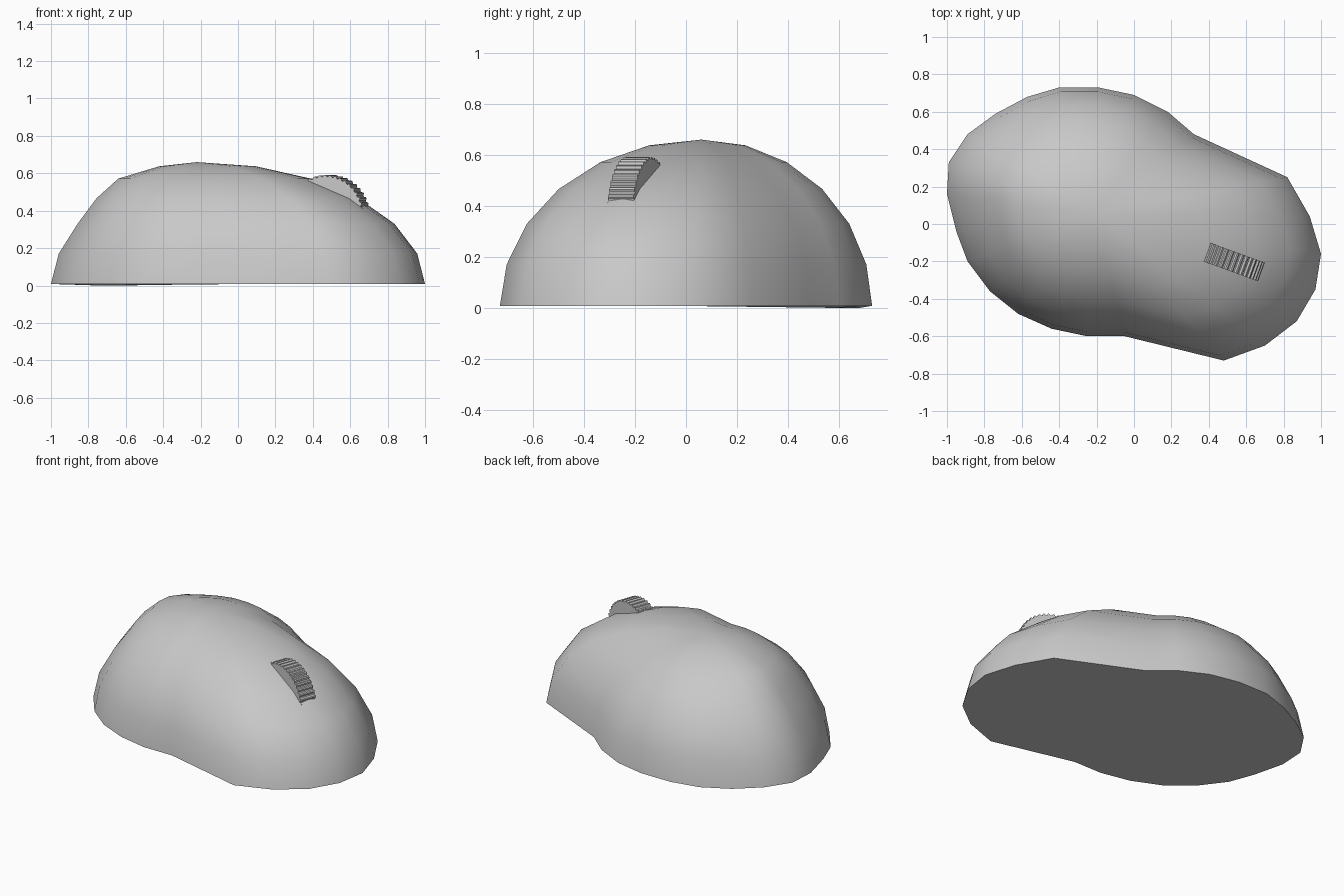
import bpy
import bmesh
from math import sin, cos, pi, radians
from mathutils import Matrix, Vector

default_cube = bpy.data.objects.get("Cube")
if default_cube:
    bpy.data.objects.remove(default_cube)


def make_material(name, value):
    material = bpy.data.materials.new(name)
    material.use_nodes = True
    colour = (value, value, value, 1)
    material.diffuse_color = colour
    material.node_tree.nodes["Principled BSDF"].inputs["Base Color"].default_value = colour
    return material


def add_object(name, bm, material):
    bmesh.ops.recalc_face_normals(bm, faces=bm.faces)
    mesh = bpy.data.meshes.new(name)
    bm.to_mesh(mesh)
    bm.free()
    mesh.materials.append(material)
    obj = bpy.data.objects.new(name, mesh)
    bpy.context.collection.objects.link(obj)
    return obj


def bridge(bm, lower, upper):
    count = len(lower)
    for i in range(count):
        j = (i + 1) % count
        bm.faces.new((lower[i], lower[j], upper[j], upper[i]))


grey = make_material("plain grey", 0.58)

# Dome body: a hand-fitting footprint shrunk towards the crown, ring by ring
footprint = [
    (-1, .16), (-.99, .33), (-.89, .48), (-.74, .59), (-.57, .68), (-.4, .73),
    (-.19, .73), (0, .69), (.18, .6), (.32, .48), (.82, .25), (.94, .04),
    (1, -.16), (.97, -.35), (.87, -.52), (.7, -.65), (.48, -.73), (-.05, -.6),
    (-.25, -.6), (-.44, -.56), (-.62, -.48), (-.77, -.36), (-.89, -.2), (-.95, -.04),
]
crown = Vector((-.22, .06))
height = .66
base_z = .008
ring_count = 6
side_bulge = [0, -.02, -.05, -.02, .04, 0]   # slight dent and swell on the right end

bm = bmesh.new()
rings = []
for level in range(ring_count):
    angle = level * pi / 2 / ring_count
    ring = []
    for point in footprint:
        offset = Vector(point) - crown
        end_weight = max(0, -offset.normalized().x) ** 4
        spot = crown + offset * (cos(angle) + side_bulge[level] * end_weight)
        ring.append(bm.verts.new((spot.x, spot.y, max(base_z, height * sin(angle)))))
    rings.append(ring)
for vert in rings[0][3:5]:
    vert.co.z = 0   # the base dips slightly at the back
for lower, upper in zip(rings, rings[1:]):
    bridge(bm, lower, upper)
top = bm.verts.new((crown.x, crown.y, height))
for i, vert in enumerate(rings[-1]):
    bm.faces.new((vert, rings[-1][(i + 1) % len(footprint)], top))
bm.faces.new(rings[0])
body = add_object("body", bm, grey)

bpy.context.view_layer.objects.active = body
body.select_set(True)
bpy.ops.object.shade_smooth_by_angle(angle=radians(50))

# Ribbed scroll wheel, partly sunk into the body
bm = bmesh.new()
ribs = 44
outer, inner, half_width = .216, .207, .053
sides = []
for side in (-half_width, half_width):
    loop = []
    for i in range(ribs * 4):
        radius = outer if i % 4 < 2 else inner
        turn = 2 * pi * i / (ribs * 4)
        loop.append(bm.verts.new((radius * cos(turn), side, radius * sin(turn))))
    bm.faces.new(loop)
    sides.append(loop)
bridge(bm, *sides)
wheel = add_object("scroll_wheel", bm, grey)
wheel.matrix_world = Matrix.Translation((.485, -.185, .375)) @ Matrix.Rotation(radians(-20), 4, "Z")
